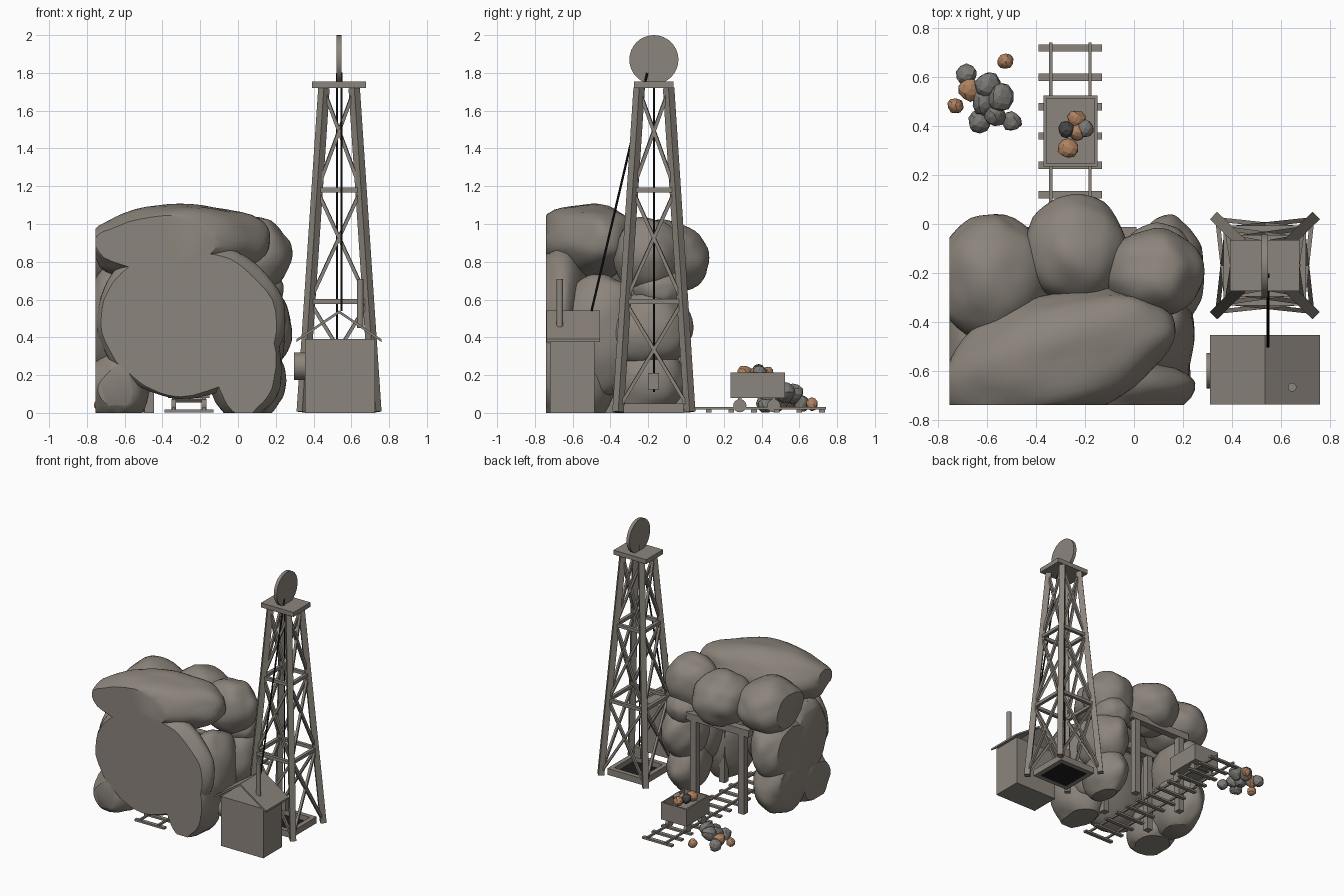
import bpy, bmesh, math
from mathutils import Vector, Matrix, noise

cube = bpy.data.objects.get("Cube")
if cube:
    bpy.data.objects.remove(cube, do_unlink=True)


def material(name, rgb):
    m = bpy.data.materials.new(name)
    m.use_nodes = True
    m.diffuse_color = (*rgb, 1)
    m.node_tree.nodes["Principled BSDF"].inputs["Base Color"].default_value = (*rgb, 1)
    return m


STONE = material("warm grey", (0.26, 0.232, 0.2))
BLACK = material("black", (0.012, 0.012, 0.012))
COPPER = material("copper ore", (0.43, 0.225, 0.12))
GREY = material("grey ore", (0.2, 0.19, 0.175))
DARK = material("dark ore", (0.06, 0.06, 0.06))


def finish(bm, name, mat, smooth=None):
    bmesh.ops.recalc_face_normals(bm, faces=bm.faces)
    me = bpy.data.meshes.new(name)
    bm.to_mesh(me)
    bm.free()
    me.materials.append(mat)
    ob = bpy.data.objects.new(name, me)
    bpy.context.collection.objects.link(ob)
    if smooth:
        bpy.ops.object.select_all(action='DESELECT')
        ob.select_set(True)
        bpy.context.view_layer.objects.active = ob
        bpy.ops.object.shade_smooth_by_angle(angle=math.radians(smooth))
    return ob


def box(bm, lo, hi):
    lo, hi = Vector(lo), Vector(hi)
    bmesh.ops.create_cube(bm, size=1, matrix=Matrix.Translation((lo + hi) / 2) @ Matrix.Diagonal((*(hi - lo), 1)))


def placed(p, q):
    d = Vector(q) - Vector(p)
    mid = (Vector(p) + Vector(q)) / 2
    return Matrix.Translation(mid) @ d.to_track_quat('Z', 'Y').to_matrix().to_4x4(), d.length


def beam(bm, p, q, w):
    m, length = placed(p, q)
    bmesh.ops.create_cube(bm, size=1, matrix=m @ Matrix.Diagonal((w, w, length, 1)))


def rod(bm, p, q, r, n=16):
    m, length = placed(p, q)
    bmesh.ops.create_cone(bm, cap_ends=True, segments=n, radius1=r, radius2=r, depth=length, matrix=m)


def rock(name, centre, radii, turn=0, tilt=0):
    # lumpy ellipsoid, trimmed flat at the edges of the plot
    bm = bmesh.new()
    bmesh.ops.create_icosphere(bm, subdivisions=4, radius=1)
    c = Vector(centre)
    for v in bm.verts:
        v.co *= 1 + 0.09 * noise.noise(v.co * 1.6 + c * 9) + 0.02 * noise.noise(v.co * 4 + c * 5)
    m = Matrix.Rotation(math.radians(turn), 4, 'Z') @ Matrix.Rotation(math.radians(tilt), 4, 'Y')
    bm.transform(Matrix.Translation(c) @ m @ Matrix.Diagonal((*radii, 1)))
    for co, no in (((-0.755, 0, 0), (-1, 0, 0)), ((0, -0.74, 0), (0, -1, 0)), ((0, 0, 0), (0, 0, -1))):
        bmesh.ops.bisect_plane(bm, geom=bm.verts[:] + bm.edges[:] + bm.faces[:], dist=1e-5,
                               plane_co=co, plane_no=no, clear_outer=True)
        bmesh.ops.holes_fill(bm, edges=[e for e in bm.edges if e.is_boundary], sides=0)
    finish(bm, name, STONE, 35)


# Rock hill around the tunnel
rock("top_slab", (-0.31, -0.54, 0.9), (0.49, 0.25, 0.21), 17, -3)
rock("front_wall_rock", (-0.25, -0.68, 0.49), (0.49, 0.18, 0.41))
rock("front_right_rock", (0.03, -0.6, 0.28), (0.2, 0.26, 0.34))
rock("front_left_rock", (-0.64, -0.55, 0.14), (0.17, 0.22, 0.2))
rock("left_low_rock", (-0.64, -0.28, 0.22), (0.16, 0.27, 0.25))
rock("left_middle_rock", (-0.64, -0.25, 0.5), (0.17, 0.26, 0.24))
rock("left_high_rock", (-0.58, -0.22, 0.82), (0.23, 0.26, 0.2))
rock("left_inner_rock", (-0.66, -0.48, 0.48), (0.15, 0.25, 0.3))
rock("right_low_rock", (0.11, -0.2, 0.17), (0.14, 0.2, 0.2))
rock("right_middle_rock", (0.13, -0.2, 0.44), (0.16, 0.23, 0.21))
rock("right_inner_rock", (0.09, -0.44, 0.42), (0.16, 0.24, 0.32))
rock("right_high_rock", (0.08, -0.2, 0.83), (0.2, 0.18, 0.21))
rock("back_roof_rock", (-0.24, -0.11, 0.82), (0.21, 0.23, 0.2))
rock("right_back_ledge", (0.1, -0.14, 0.66), (0.14, 0.15, 0.12))

# Timber frames holding the tunnel open
bm = bmesh.new()
for y in (-0.04, -0.4):
    for x in (-0.47, -0.05):
        box(bm, (x - 0.025, y - 0.025, 0), (x + 0.025, y + 0.025, 0.63))
    box(bm, (-0.535, y - 0.028, 0.62), (0.01, y + 0.028, 0.675))
finish(bm, "tunnel_frames", STONE)

# Track
bm = bmesh.new()
for i in range(13):
    y = 0.72 - 0.12 * i
    box(bm, (-0.39, y - 0.015, 0.002), (-0.13, y + 0.015, 0.017))
finish(bm, "track_ties", STONE)
bm = bmesh.new()
for x in (-0.34, -0.18):
    box(bm, (x - 0.007, -0.735, 0.017), (x + 0.007, 0.742, 0.032))
finish(bm, "track_rails", STONE)

# Mine cart: open tub on four wheels
bm = bmesh.new()
x0, x1, y0, y1, t = -0.37, -0.15, 0.235, 0.525, 0.012
box(bm, (x0, y0, 0.08), (x1, y1, 0.15))
for x in (x0, x1 - t):
    box(bm, (x, y0, 0.15), (x + t, y1, 0.215))
for y in (y0, y1 - t):
    box(bm, (x0 + t, y, 0.15), (x1 - t, y + t, 0.215))
finish(bm, "cart_tub", STONE)
bm = bmesh.new()
for y in (0.285, 0.465):
    rod(bm, (-0.33, y, 0.065), (-0.19, y, 0.065), 0.01, 8)
    for x in (-0.34, -0.18):
        rod(bm, (x - 0.012, y, 0.065 - 0.027), (x + 0.012, y, 0.065 - 0.027), 0.035)
        box(bm, (x - 0.01, y - 0.01, 0.04), (x + 0.01, y + 0.01, 0.09))
finish(bm, "cart_wheels", STONE, 30)

# Ore lumps in the cart and in the heap beside the track
lumps = {
    "copper_ore": (COPPER, [(-0.27, 0.31, 0.21, 0.042), (-0.235, 0.43, 0.21, 0.036), (-0.235, 0.375, 0.215, 0.035),
                            (-0.525, 0.665, 0.045, 0.033), (-0.73, 0.485, 0.04, 0.034), (-0.67, 0.55, 0.07, 0.046)]),
    "grey_ore": (GREY, [(-0.2, 0.39, 0.215, 0.036), (-0.685, 0.61, 0.05, 0.045), (-0.6, 0.565, 0.1, 0.055),
                        (-0.55, 0.52, 0.11, 0.055), (-0.63, 0.42, 0.05, 0.048), (-0.5, 0.42, 0.04, 0.04),
                        (-0.57, 0.45, 0.08, 0.048), (-0.61, 0.5, 0.08, 0.055)]),
    "dark_ore": (DARK, [(-0.275, 0.385, 0.22, 0.036)]),
}
for name, (mat, spots) in lumps.items():
    bm = bmesh.new()
    for x, y, z, r in spots:
        made = bmesh.ops.create_icosphere(bm, subdivisions=2, radius=r)["verts"]
        for v in made:
            v.co *= 1 + 0.25 * noise.noise(v.co / r + Vector((x, y, z)) * 30)
            v.co += Vector((x, y, z))
    finish(bm, name, mat)

# Headframe tower
CX, CY, TOP = 0.535, -0.17, 1.72


def corner(i, z):
    f = z / TOP
    sx, sy = ((-1, -1), (1, -1), (1, 1), (-1, 1))[i % 4]
    return Vector((CX + sx * (0.195 - 0.115 * f), CY + sy * (0.19 - 0.112 * f), z))


levels = (0.02, 0.59, 1.18, 1.71)
legs, braces = bmesh.new(), bmesh.new()
for i in range(4):
    beam(legs, corner(i, 0.005), corner(i, TOP), 0.043)
    for a, b in zip(levels, levels[1:]):
        beam(braces, corner(i, a), corner(i + 1, b), 0.018)
        beam(braces, corner(i + 1, a), corner(i, b), 0.018)
    for z in levels[1:3]:
        beam(braces, corner(i, z), corner(i + 1, z), 0.025)
finish(legs, "tower_legs", STONE)
finish(braces, "tower_braces", STONE)

bm = bmesh.new()
box(bm, (0.393, -0.275, 1.72), (0.677, -0.065, 1.755))
finish(bm, "tower_platform", STONE)
bm = bmesh.new()
rod(bm, (CX - 0.0125, CY, 1.87), (CX + 0.0125, CY, 1.87), 0.13, 32)
finish(bm, "winding_wheel", STONE, 30)

# Shaft collar and pit
bm = bmesh.new()
for s in (-1, 1):
    box(bm, (CX - 0.16, CY + s * 0.14 - 0.018, 0), (CX + 0.16, CY + s * 0.14 + 0.018, 0.05))
    box(bm, (CX + s * 0.142 - 0.018, CY - 0.122, 0), (CX + s * 0.142 + 0.018, CY + 0.122, 0.05))
finish(bm, "shaft_collar", STONE)
bm = bmesh.new()
box(bm, (CX - 0.124, CY - 0.122, 0.002), (CX + 0.124, CY + 0.122, 0.01))
finish(bm, "shaft_pit", BLACK)

# Ropes and hoisted bucket
bm = bmesh.new()
rod(bm, (0.525, CY, 0.11), (0.525, CY, 1.8), 0.005, 8)
rod(bm, (0.548, -0.205, 1.8), (0.548, -0.5, 0.54), 0.006, 8)
finish(bm, "ropes", BLACK)
bm = bmesh.new()
box(bm, (0.497, -0.2, 0.125), (0.553, -0.143, 0.21))
finish(bm, "hoist_bucket", STONE)

# Winch shed with open-gabled roof, drum and chimney
bm = bmesh.new()
box(bm, (0.355, -0.72, 0), (0.725, -0.485, 0.39))
finish(bm, "shed_body", STONE)
bm = bmesh.new()
profile = [(0.31, 0.375), (0.535, 0.527), (0.76, 0.375), (0.76, 0.39), (0.535, 0.543), (0.31, 0.39)]
face = bm.faces.new([bm.verts.new((x, -0.738, z)) for x, z in profile])
grown = bmesh.ops.extrude_face_region(bm, geom=[face])["geom"]
bmesh.ops.translate(bm, vec=(0, 0.283, 0), verts=[g for g in grown if isinstance(g, bmesh.types.BMVert)])
finish(bm, "shed_roof", STONE)
bm = bmesh.new()
rod(bm, (0.296, -0.6, 0.247), (0.37, -0.6, 0.247), 0.073, 24)
finish(bm, "winch_drum", STONE, 30)
bm = bmesh.new()
rod(bm, (0.647, -0.668, 0.45), (0.647, -0.668, 0.71), 0.018, 12)
finish(bm, "chimney", STONE, 40)
